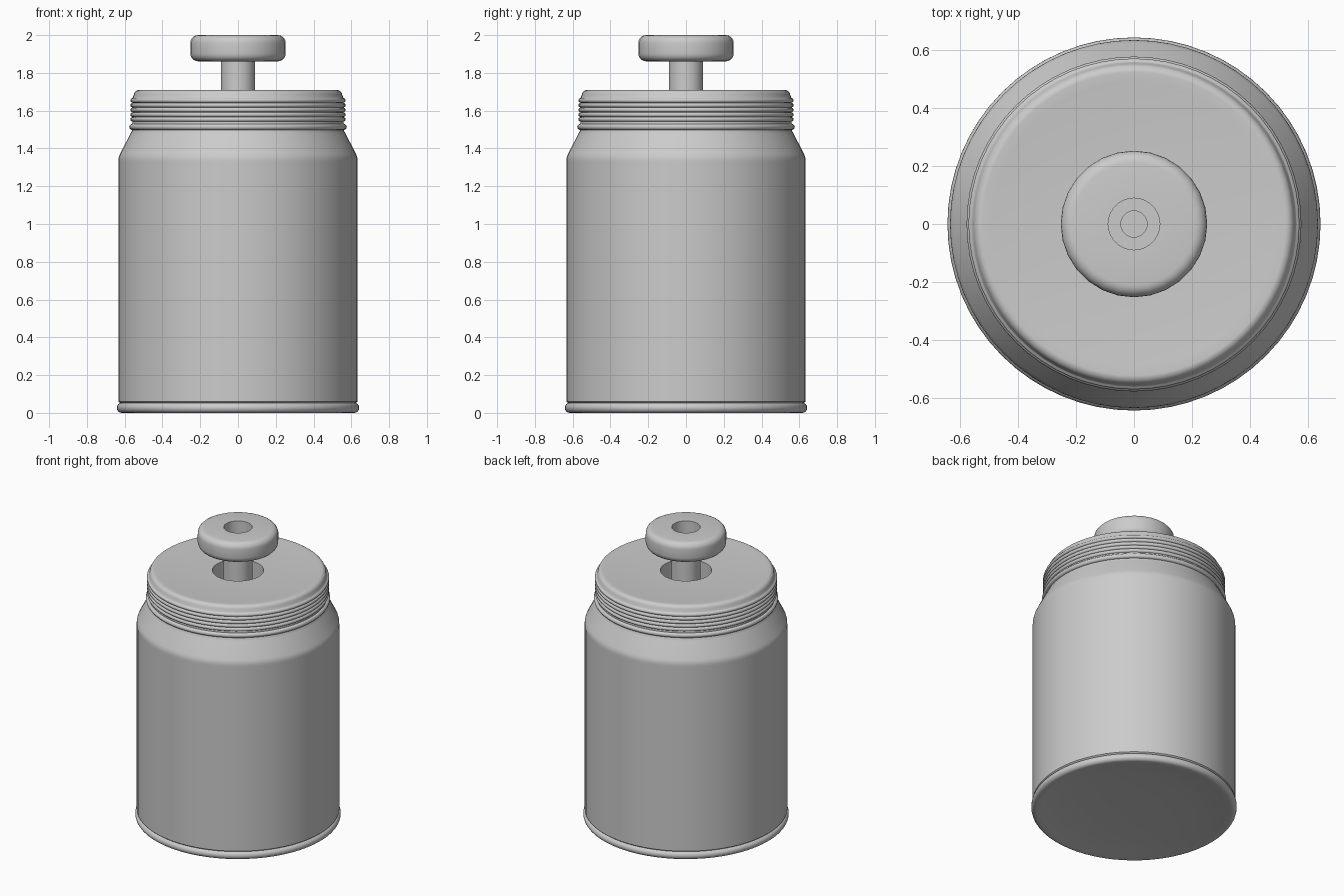
import bpy, bmesh
from math import sin, cos, pi, radians

if "Cube" in bpy.data.objects:
    bpy.data.objects.remove(bpy.data.objects["Cube"])


def arc(r, z, rad, a0, a1, n=5):
    """Points of a circular arc in the (radius, height) plane, angles in degrees."""
    return [(r + rad * cos(radians(a0 + (a1 - a0) * i / n)),
             z + rad * sin(radians(a0 + (a1 - a0) * i / n))) for i in range(n + 1)]


def lathe(name, profile, sides, closed=False):
    """Spin a (radius, height) profile around z; radius 0 ends become poles."""
    bm = bmesh.new()
    rings = []
    for r, z in profile:
        if r < 1e-6:
            rings.append([bm.verts.new((0, 0, z))] * sides)
        else:
            rings.append([bm.verts.new((r * cos(2 * pi * k / sides), r * sin(2 * pi * k / sides), z))
                          for k in range(sides)])
    pairs = list(zip(rings, rings[1:])) + ([(rings[-1], rings[0])] if closed else [])
    for a, b in pairs:
        for k in range(sides):
            j = (k + 1) % sides
            bm.faces.new(list(dict.fromkeys((a[k], a[j], b[j], b[k]))))
    bmesh.ops.recalc_face_normals(bm, faces=bm.faces)
    mesh = bpy.data.meshes.new(name)
    bm.to_mesh(mesh)
    bm.free()
    ob = bpy.data.objects.new(name, mesh)
    bpy.context.collection.objects.link(ob)
    bpy.ops.object.select_all(action='DESELECT')
    ob.select_set(True)
    bpy.context.view_layer.objects.active = ob
    bpy.ops.object.shade_smooth_by_angle(angle=radians(40))
    return ob


# Bottle: slightly domed underside, foot bead, straight wall, sloped shoulder
bottle = [(0, 0.03), (0.2, 0.029), (0.4, 0.023), (0.52, 0.013), (0.58, 0.004), (0.61, 0.0)]
bottle += arc(0.615, 0.027, 0.027, -80, 70, 8)
bottle += [(0.633, 0.06), (0.633, 0.09), (0.633, 1.325)]
bottle += arc(0.553, 1.335, 0.08, 0, 30, 5)
bottle += [(0.57, 1.478), (0.56, 1.495)]

# Neck: collar bead, stacked thread ridges, rounded top edge
bottle += arc(0.56, 1.514, 0.016, -90, 90, 6)
for i in range(5):
    bottle += arc(0.557, 1.554 + 0.025 * i, 0.0125, -80, 80, 6)
bottle += [(0.557, 1.67)]
bottle += arc(0.522, 1.68, 0.03, 10, 90, 6)

# Round opening sunk into the faintly dished top
bottle += [(0.49, 1.706), (0.16, 1.702), (0.16, 1.50), (0, 1.50)]
lathe("bottle", bottle, 64)

# Spout stem: tube standing in the opening
lathe("spout_stem", [(0.091, 1.50), (0.091, 1.89), (0.045, 1.89), (0.045, 1.50)], 32, closed=True)

# Spout cap: rounded disc with a central drinking hole
cap = [(0.089, 1.861)]
cap += arc(0.211, 1.902, 0.041, -90, 0)
cap += arc(0.211, 1.959, 0.041, 0, 90)
cap += [(0.089, 2.0)]
lathe("spout_cap", cap, 28, closed=True)
